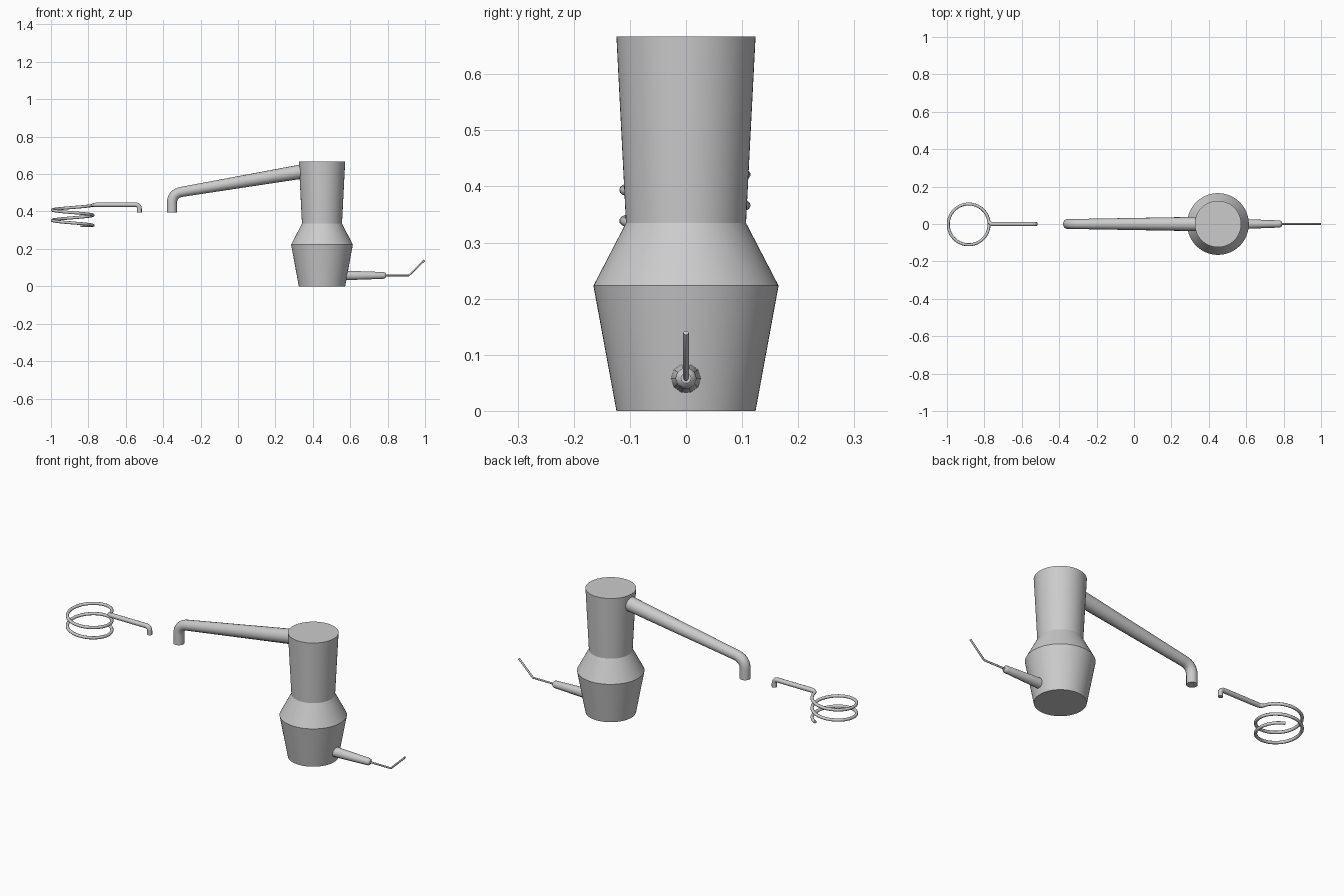
import bpy, math
from mathutils import Vector

if "Cube" in bpy.data.objects:
    bpy.data.objects.remove(bpy.data.objects["Cube"])


def smooth(obj, angle=35):
    bpy.ops.object.select_all(action='DESELECT')
    obj.select_set(True)
    bpy.context.view_layer.objects.active = obj
    bpy.ops.object.shade_smooth_by_angle(angle=math.radians(angle))


def lathe(name, profile, x, sides):
    """Closed solid of revolution from (radius, z) pairs."""
    verts = [(x + r * math.cos(a), r * math.sin(a), z)
             for r, z in profile
             for a in (2 * math.pi * i / sides for i in range(sides))]
    faces = [(k * sides + i, k * sides + (i + 1) % sides,
              (k + 1) * sides + (i + 1) % sides, (k + 1) * sides + i)
             for k in range(len(profile) - 1) for i in range(sides)]
    faces.append(tuple(reversed(range(sides))))
    faces.append(tuple(range(len(verts) - sides, len(verts))))
    mesh = bpy.data.meshes.new(name)
    mesh.from_pydata(verts, [], faces)
    obj = bpy.data.objects.new(name, mesh)
    bpy.context.collection.objects.link(obj)
    smooth(obj, 20)
    return obj


def tube(name, points, res=4):
    """Round capped tube through (x, y, z, radius) points."""
    curve = bpy.data.curves.new(name, 'CURVE')
    curve.dimensions = '3D'
    curve.bevel_depth = 1.0
    curve.bevel_resolution = res
    curve.use_fill_caps = True
    spline = curve.splines.new('POLY')
    spline.points.add(len(points) - 1)
    for p, (x, y, z, r) in zip(spline.points, points):
        p.co = (x, y, z, 1)
        p.radius = r
    obj = bpy.data.objects.new(name, curve)
    bpy.context.collection.objects.link(obj)
    bpy.ops.object.select_all(action='DESELECT')
    obj.select_set(True)
    bpy.context.view_layer.objects.active = obj
    bpy.ops.object.convert(target='MESH')
    obj = bpy.context.view_layer.objects.active
    obj.name = name
    smooth(obj, 50)
    return obj


def bend(a, ctrl, b, n=8):
    """Quadratic curve between two (x, y, z, radius) points."""
    a, ctrl, b = Vector(a), Vector(ctrl), Vector(b)
    return [tuple(a * (1 - t) ** 2 + ctrl * 2 * t * (1 - t) + b * t * t)
            for t in (i / n for i in range(n + 1))]


# Still body
lathe("still_body", [(0.124, 0), (0.165, 0.223), (0.107, 0.335), (0.124, 0.667)], 0.449, 64)

# Tapered arm leaving the neck and turning down
tube("still_arm", [(0.38, 0, 0.620, 0.039)]
     + bend((-0.300, 0, 0.505, 0.027), (-0.353, 0, 0.496, 0.027), (-0.353, 0, 0.445, 0.027))
     + [(-0.353, 0, 0.395, 0.027)], 6)

# Drain spout with rounded tip
tube("drain_spout", [(0.54, 0, 0.058, 0.028), (0.778, 0, 0.058, 0.019),
                     (0.787, 0, 0.058, 0.016), (0.792, 0, 0.058, 0.009)], 3)

# Thin bent wire at the end of the spout
tube("drain_wire", [(0.78, 0, 0.058, 0.005), (0.913, 0, 0.058, 0.005),
                    (0.997, 0, 0.139, 0.005)], 2)

# Condenser: inlet pipe running into a descending coil
coil = []
start, end = 0.22, 4 * math.pi + 1.15
steps = 110
for i in range(steps + 1):
    a = start + (end - start) * i / steps
    z = 0.435 - 0.055 * min(a / (2 * math.pi), 2)
    coil.append((-0.884 + 0.109 * math.cos(a), -0.002 + 0.109 * math.sin(a), z, 0.008))
inlet = [(-0.527, 0, 0.395, 0.0125)]
inlet += bend((-0.527, 0, 0.415, 0.0125), (-0.527, 0, 0.436, 0.0125), (-0.550, 0, 0.436, 0.0125))
inlet += bend((-0.750, 0, 0.436, 0.0125), (-0.777, 0, 0.435, 0.010), coil[0], 6)
tube("condenser_coil", inlet + coil[1:], 3)
